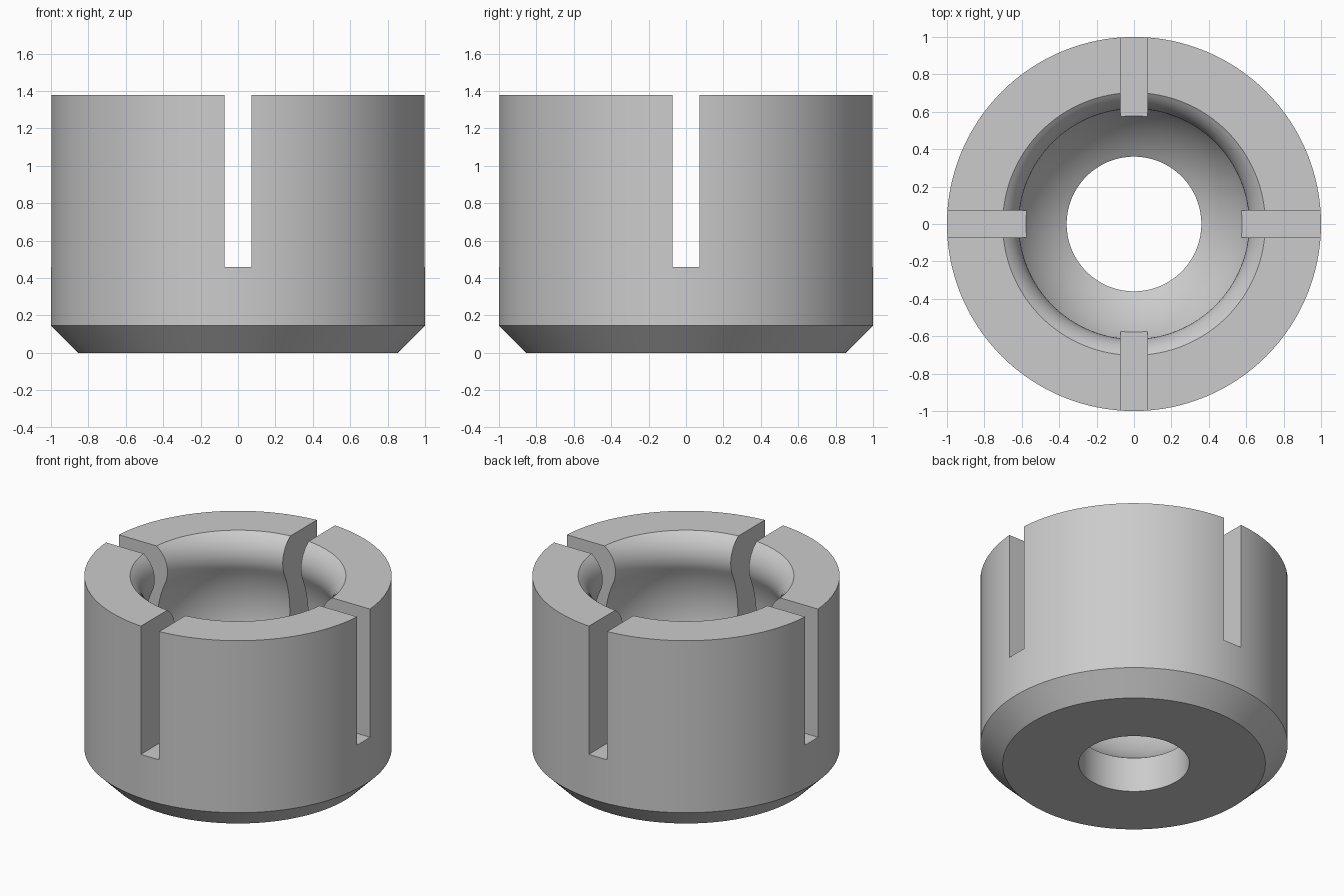
import bpy, bmesh
from math import sin, cos, pi, sqrt, atan2, radians

cube = bpy.data.objects.get("Cube")
if cube:
    bpy.data.objects.remove(cube, do_unlink=True)

# Main dimensions
HEIGHT, CHAMFER, BORE = 1.38, 0.145, 0.36
BALL_R, BALL_Z = 0.695, 0.845        # spherical socket
LIP_R, THROAT = 0.20, 0.615          # rounded lip above the socket
SLOT_W, SLOT_Z = 0.145, 0.46
SEGMENTS = 128

# Material
grey = bpy.data.materials.new("plain_grey")
grey.use_nodes = True
colour = (0.6, 0.6, 0.6, 1)
grey.diffuse_color = colour
grey.node_tree.nodes["Principled BSDF"].inputs["Base Color"].default_value = colour


def arc(r0, z0, radius, start, end, steps):
    """Points (radius, height) along a circular arc."""
    angles = [start + (end - start) * i / steps for i in range(steps + 1)]
    return [(r0 + radius * cos(a), z0 + radius * sin(a)) for a in angles]


def make_object(name, bm):
    bmesh.ops.recalc_face_normals(bm, faces=bm.faces)
    mesh = bpy.data.meshes.new(name)
    bm.to_mesh(mesh)
    bm.free()
    mesh.materials.append(grey)
    obj = bpy.data.objects.new(name, mesh)
    bpy.context.collection.objects.link(obj)
    return obj


# Lip arc is tangent to the socket sphere
lip_x = THROAT + LIP_R
lip_z = BALL_Z + sqrt((BALL_R + LIP_R) ** 2 - lip_x ** 2)
tangent = atan2(lip_z - BALL_Z, lip_x)
bore_top = -atan2(sqrt(BALL_R ** 2 - BORE ** 2), BORE)
lip_end = pi - atan2(HEIGHT - lip_z, sqrt(LIP_R ** 2 - (HEIGHT - lip_z) ** 2))

# Closed cross-section: outside, then the socket and lip
profile = [(BORE, 0), (1 - CHAMFER, 0), (1, CHAMFER), (1, HEIGHT)]
inner = arc(0, BALL_Z, BALL_R, bore_top, tangent, 28)
inner += arc(lip_x, lip_z, LIP_R, pi + tangent, lip_end, 14)[1:]
inner[-1] = (inner[-1][0], HEIGHT)
profile += reversed(inner)

# Revolve the section into the collar
bm = bmesh.new()
rings = []
for i in range(SEGMENTS):
    a = 2 * pi * i / SEGMENTS
    rings.append([bm.verts.new((r * cos(a), r * sin(a), z)) for r, z in profile])
for i, ring in enumerate(rings):
    following = rings[(i + 1) % SEGMENTS]
    for j in range(len(profile)):
        k = (j + 1) % len(profile)
        bm.faces.new((ring[j], following[j], following[k], ring[k]))
collar = make_object("slotted_socket_collar", bm)

# Crossed slots cut down from the rim
for name, size in (("slot_cutter_x", (3, SLOT_W)), ("slot_cutter_y", (SLOT_W, 3))):
    bm = bmesh.new()
    bmesh.ops.create_cube(bm, size=1)
    bmesh.ops.scale(bm, vec=(*size, 2), verts=bm.verts)
    bmesh.ops.translate(bm, vec=(0, 0, SLOT_Z + 1), verts=bm.verts)
    cutter = make_object(name, bm)
    cutter.hide_render = True
    bpy.ops.object.select_all(action="DESELECT")
    collar.select_set(True)
    bpy.context.view_layer.objects.active = collar
    cut = collar.modifiers.new("slot", "BOOLEAN")
    cut.operation, cut.solver, cut.object = "DIFFERENCE", "EXACT", cutter
    bpy.ops.object.modifier_apply(modifier=cut.name)
    bpy.data.objects.remove(cutter, do_unlink=True)

bpy.ops.object.shade_smooth_by_angle(angle=radians(25))
